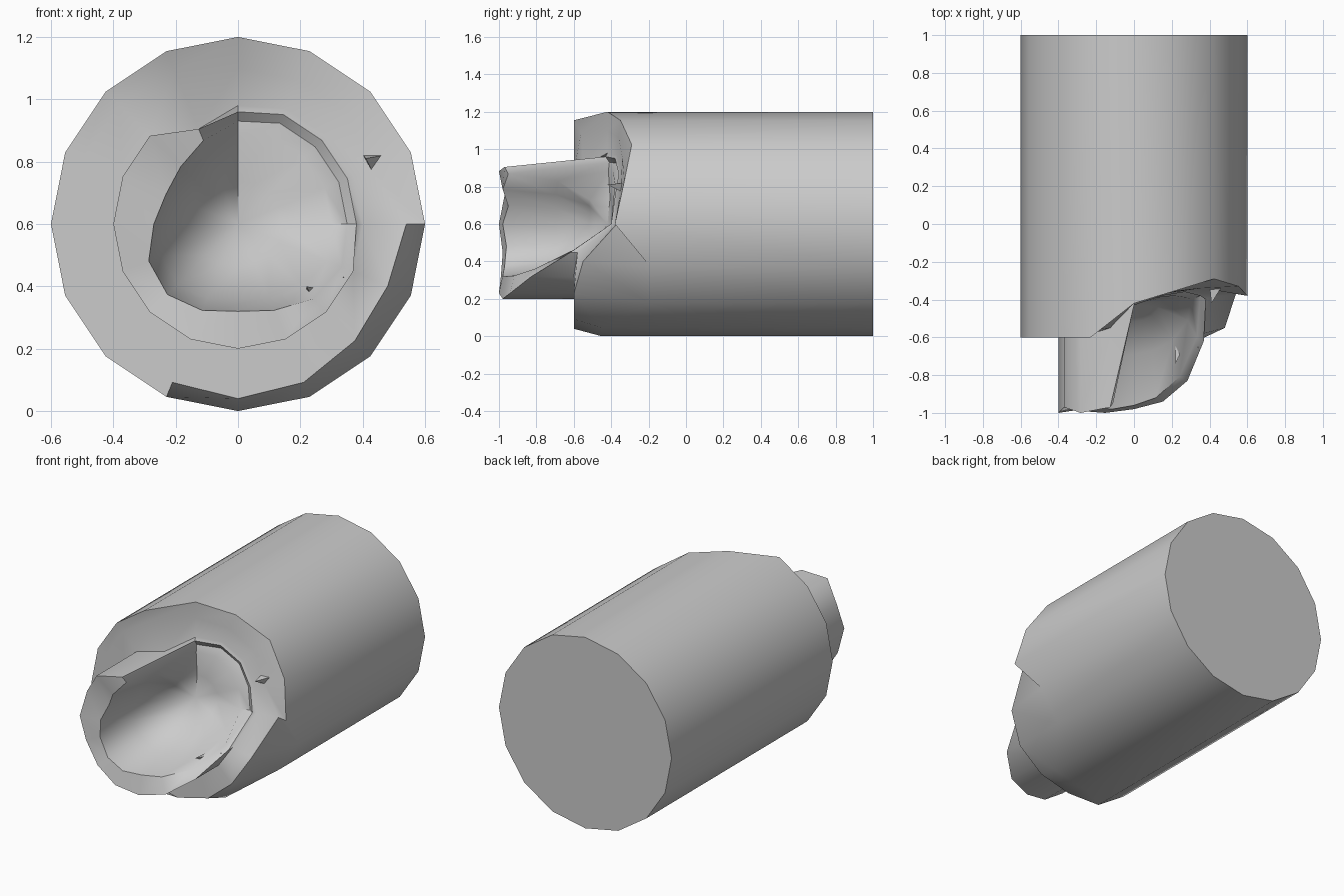
import bpy, bmesh, math

if "Cube" in bpy.data.objects:
    bpy.data.objects.remove(bpy.data.objects["Cube"])

N = 16          # sides, counted anticlockwise from +x as seen from the front
CZ = 0.6


def ring(bm, radii, ys):
    """One closed loop around the log axis; radii and ys may be numbers or lists."""
    out = []
    for k in range(N):
        a = math.tau * k / N
        r = radii[k] if isinstance(radii, list) else radii
        y = ys[k] if isinstance(ys, list) else ys
        out.append(bm.verts.new((r * math.cos(a), y, CZ + r * math.sin(a))))
    return out


def finish(bm, name, angle):
    bmesh.ops.recalc_face_normals(bm, faces=bm.faces)
    mesh = bpy.data.meshes.new(name)
    bm.to_mesh(mesh)
    bm.free()
    ob = bpy.data.objects.new(name, mesh)
    bpy.context.collection.objects.link(ob)
    bpy.ops.object.select_all(action='DESELECT')
    ob.select_set(True)
    bpy.context.view_layer.objects.active = ob
    bpy.ops.object.shade_smooth_by_angle(angle=math.radians(angle))
    return ob


# Ragged edge of the bark, broken ring, and projecting core lip
bark_y = [-.38, -.33, -.29, -.35, -.42, -.6, -.6, -.6,
          -.6, -.6, -.6, -.6, -.45, -.45, -.19, -.19]
step_y = [-.37, -.35, -.34, -.36, -.42, -.56, -.6, -.6,
          -.6, -.6, -.6, -.6, -.6, -.6, -.6, -.55]
step_r = [.54, .46, .5, .5, .5, .53, .54, .54,
          .55, .55, .55, .55, .56, .55, .53, .52]
core_r = [.4, .4, .4, .4, .38, .33, .4, .4, .4, .4, .4, .4, .4, .4, .4, .4]
base_y = [-.39, -.37, -.35, -.37, -.42, -.55, -.6, -.6,
          -.6, -.6, -.6, -.6, -.6, -.6, -.6, -.58]
tip_y = [-.4, -.38, -.36, -.38, -.43, -.97, -1, -.97,
         -1, -.98, -.99, -1, -.98, -.94, -.83, -.62]
lip_r = [.35, .35, .35, .35, .33, .29, .26, .25,
         .27, .31, .32, .3, .28, .3, .34, .36]
tip_r = [r - .02 if y > -.5 else r for r, y in zip(core_r, tip_y)]
lip_y = [y + .02 for y in tip_y]
bowl_y = [-.4 + .5 * (y + .4) for y in tip_y]
floor_y = [-.4 + .2 * (y + .4) for y in tip_y]

# Broken log: loft from the sawn back end into the hollow front
bm = bmesh.new()
loops = [ring(bm, .6, 1), ring(bm, .6, bark_y), ring(bm, step_r, step_y),
         ring(bm, core_r, base_y), ring(bm, tip_r, tip_y), ring(bm, lip_r, lip_y),
         ring(bm, [r * .86 for r in lip_r], bowl_y),
         ring(bm, .14, floor_y)]
bm.faces.new(loops[0])
for a, b in zip(loops, loops[1:]):
    for k in range(N):
        j = (k + 1) % N
        bm.faces.new((a[k], a[j], b[j], b[k]))
mid = bm.verts.new((0, -.42, CZ))
for k in range(N):
    bm.faces.new((loops[-1][k], loops[-1][(k + 1) % N], mid))
finish(bm, "broken_log", 50)


# Splinters: thin three-sided spikes left on the break
def splinter(name, base, tip, w):
    bm = bmesh.new()
    x, y, z = base
    b = [bm.verts.new((x + w * math.cos(t), y, z + w * math.sin(t)))
         for t in (0.5, 2.6, 4.7)]
    p = bm.verts.new(tip)
    bm.faces.new(b)
    for i in range(3):
        bm.faces.new((b[i], b[(i + 1) % 3], p))
    finish(bm, name, 20)


splinter("splinter_low_right", (.26, -.55, .36), (.22, -.74, .4), .05)
splinter("splinter_right", (.31, -.5, .4), (.34, -.66, .43), .04)
splinter("splinter_upper_left", (-.22, -.55, .74), (-.2, -.85, .77), .05)
splinter("splinter_bark", (.44, -.3, .8), (.41, -.42, .81), .05)
